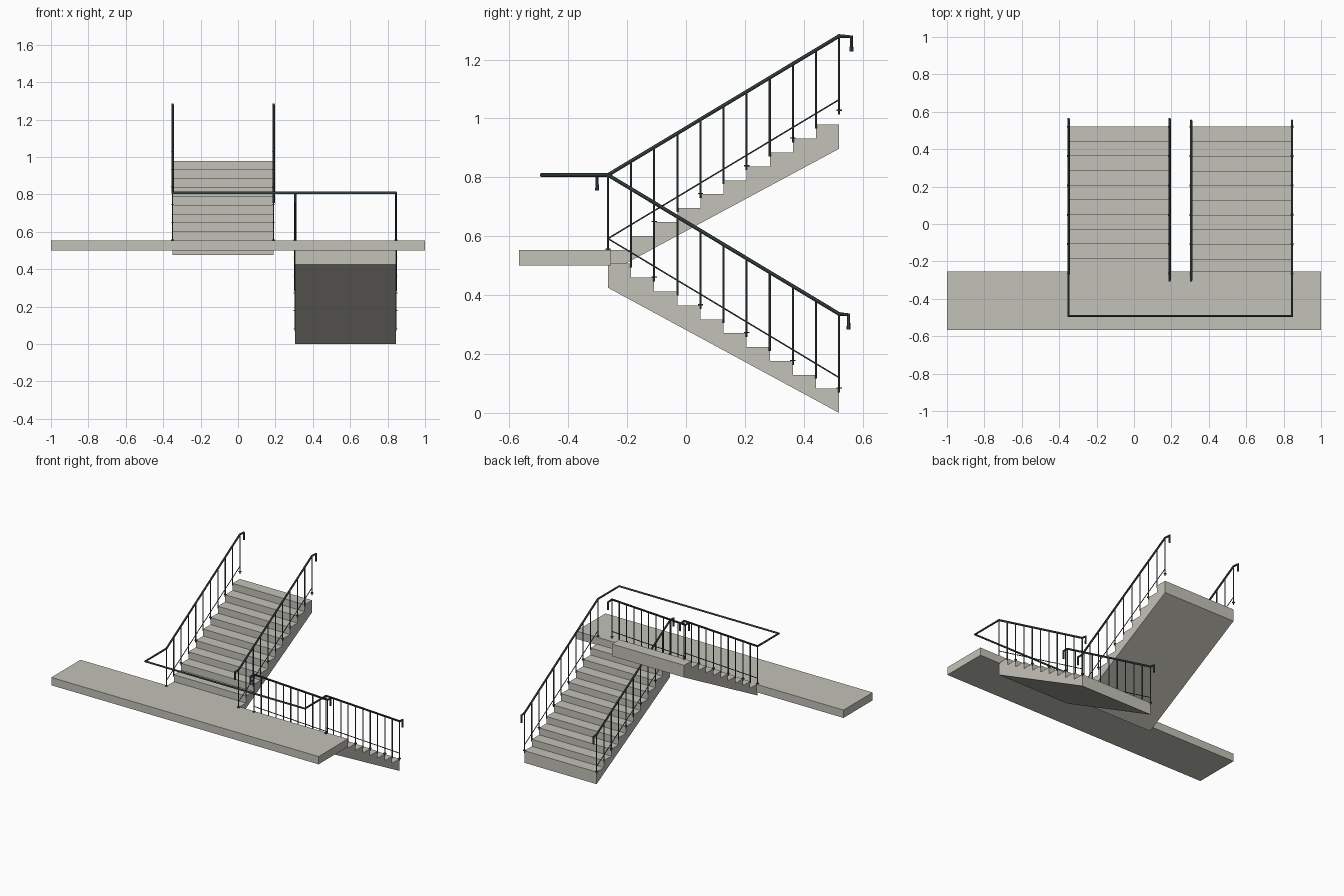
import bpy, bmesh

if "Cube" in bpy.data.objects:
    bpy.data.objects.remove(bpy.data.objects["Cube"])

N, RUN, RISE = 10, 0.0785, 0.0472
Y0, Y1 = -0.265, 0.52            # flight ends
LAND_Z, RAIL_Z, LOW_Z = 0.554, 0.808, 0.592
UPPER_X, LOWER_X = (-0.35, 0.19), (0.305, 0.845)


def material(name, color):
    m = bpy.data.materials.new(name)
    m.diffuse_color = color
    m.use_nodes = True
    m.node_tree.nodes["Principled BSDF"].inputs["Base Color"].default_value = m.diffuse_color
    return m


stone = material("stone", (0.55, 0.54, 0.48, 1))
metal = material("dark_metal", (0.06, 0.085, 0.085, 1))


def mesh_object(name, bm, mat):
    bmesh.ops.recalc_face_normals(bm, faces=bm.faces)
    me = bpy.data.meshes.new(name)
    bm.to_mesh(me)
    bm.free()
    ob = bpy.data.objects.new(name, me)
    bpy.context.collection.objects.link(ob)
    me.materials.append(mat)
    return ob


def extrude_profile(name, pts, x0, x1):
    """Closed (y, z) profile swept along x."""
    bm = bmesh.new()
    f = bm.faces.new([bm.verts.new((x0, y, z)) for y, z in pts])
    r = bmesh.ops.extrude_face_region(bm, geom=[f])
    verts = [v for v in r["geom"] if isinstance(v, bmesh.types.BMVert)]
    bmesh.ops.translate(bm, verts=verts, vec=(x1 - x0, 0, 0))
    return mesh_object(name, bm, stone)


def tubes(name, paths, radius, res=2):
    """Round bars following polylines, as one mesh."""
    cu = bpy.data.curves.new(name, "CURVE")
    cu.dimensions = "3D"
    cu.bevel_depth, cu.bevel_resolution, cu.use_fill_caps = radius, res, True
    for path in paths:
        sp = cu.splines.new("POLY")
        sp.points.add(len(path) - 1)
        for p, co in zip(sp.points, path):
            p.co = (*co, 1)
    cu.materials.append(metal)
    ob = bpy.data.objects.new(name, cu)
    bpy.context.collection.objects.link(ob)
    bpy.ops.object.select_all(action="DESELECT")
    ob.select_set(True)
    bpy.context.view_layer.objects.active = ob
    bpy.ops.object.convert(target="MESH")
    bpy.ops.object.shade_smooth_by_angle()


# landing slab
extrude_profile("landing", [(-0.567, 0.501), (-0.255, 0.501),
                            (-0.255, LAND_Z), (-0.567, LAND_Z)], -1, 1)

# upper flight climbs away from the landing
pts = [(Y0, 0.475), (Y0, LAND_Z)]
for i in range(N):
    z = LAND_Z + i * RISE
    if i:
        pts.append((Y0 + i * RUN, z))
    pts.append((Y0 + (i + 1) * RUN, z))
pts.append((Y1, 0.897))
extrude_profile("upper_flight", pts, *UPPER_X)

# lower flight descends from the landing
pts = [(Y0, 0.425)]
for i in range(N):
    z = LAND_Z - (i + 1) * RISE
    pts += [(Y0 + i * RUN, z), (Y0 + (i + 1) * RUN, z)]
pts.append((Y1, 0.0))
extrude_profile("lower_flight", pts, *LOWER_X)


def top_end(x, s):
    """Sloped rail from the landing out to its hooked far end."""
    z = RAIL_Z + s * N * RISE
    y = 0.562 if s > 0 else 0.552
    return [(x, Y0, RAIL_Z), (x, Y1, z), (x, y, z - 0.003), (x, y, z - 0.052)]


# handrails: one continuous outer rail, two hooked inner rails
turn = [(-0.35, -0.492, RAIL_Z), (0.845, -0.492, RAIL_Z)]
outer = top_end(-0.35, 1)[::-1] + turn + top_end(0.845, -1)
inner = [[(x, -0.302, 0.755), (x, -0.302, RAIL_Z)] + top_end(x, s)
         for x, s in ((0.19, 1), (0.305, -1))]
tubes("handrails", [outer] + inner, 0.0065)

# balusters, lower rails and base flanges on both sides of each flight
bars, rails, flanges = [], [], []
for xs, s in ((UPPER_X, 1), (LOWER_X, -1)):
    for x in xs:
        rails.append([(x, Y0, LOW_Z), (x, Y1, LOW_Z + s * N * RISE)])
        for i in range(N + 1):
            y, dz = Y0 + i * RUN, s * i * RISE
            bars.append([(x, y, LAND_Z - 0.013 + dz), (x, y, RAIL_Z + dz)])
            if i % 2 == 0:
                flanges.append([(x, y, LAND_Z + dz), (x, y, LAND_Z + 0.004 + dz)])
tubes("balusters", bars, 0.0035)
tubes("lower_rails", rails, 0.0025)
tubes("base_flanges", flanges, 0.009)
